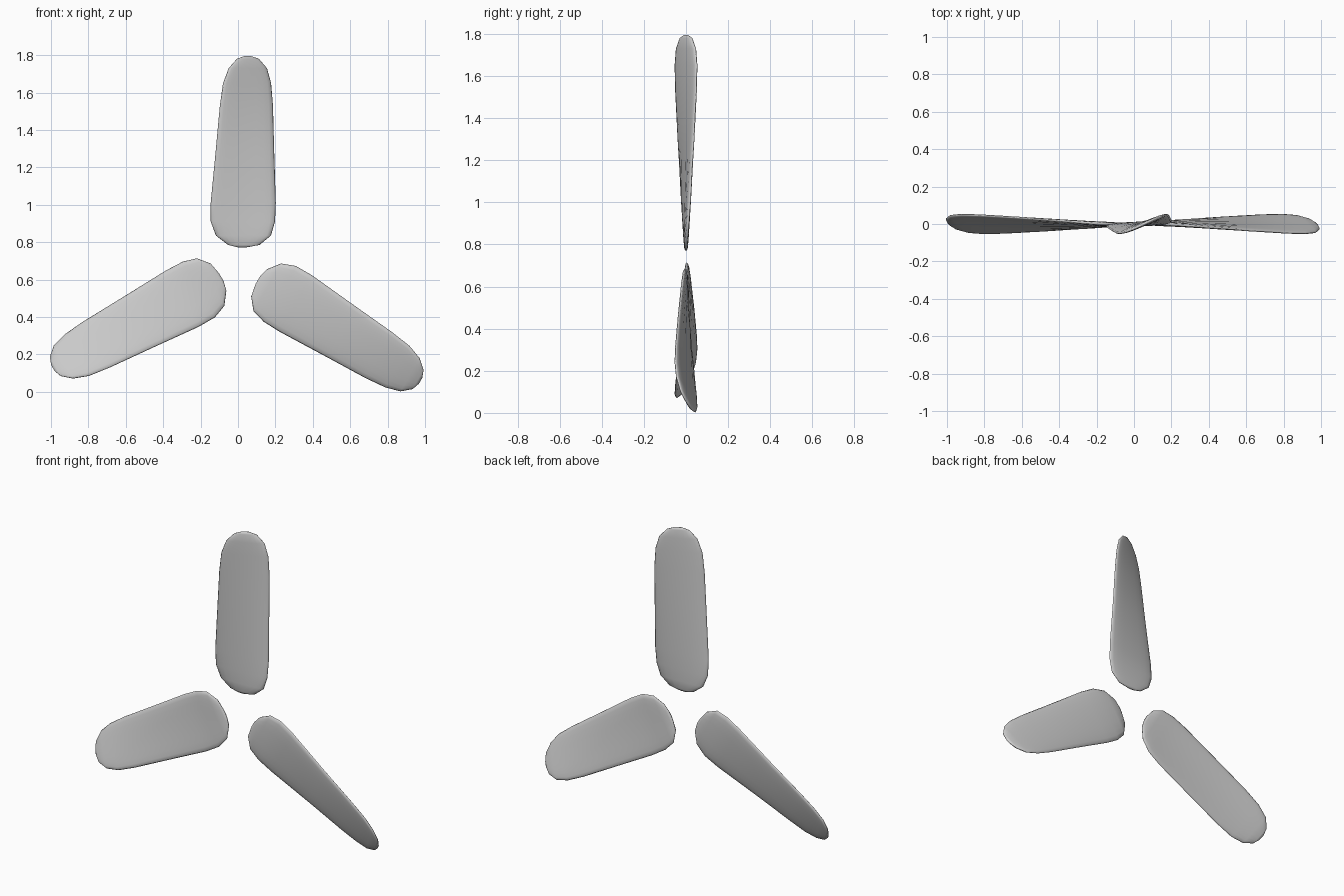
import bpy, bmesh, math
from mathutils import Matrix, Vector

if "Cube" in bpy.data.objects:
    bpy.data.objects.remove(bpy.data.objects["Cube"])

HUB = Vector((0.013, 0, 0.66))      # centre of rotation
ROOT, TIP = 0.772, 1.795            # blade ends (upright blade)
TWIST = math.radians(25)
N = 20                              # points around a section

# upright blade outline: height, left edge, right edge, half thickness
OUTLINE = [
    (0.772, 0.000, 0.045, 0.004),
    (0.785, -0.053, 0.115, 0.009),
    (0.835, -0.118, 0.176, 0.012),
    (0.910, -0.146, 0.198, 0.013),
    (1.010, -0.146, 0.202, 0.013),
    (1.300, -0.118, 0.193, 0.013),
    (1.530, -0.097, 0.187, 0.013),
    (1.650, -0.080, 0.177, 0.013),
    (1.730, -0.050, 0.155, 0.012),
    (1.780, -0.006, 0.112, 0.009),
    (1.795, 0.035, 0.070, 0.004),
]


def spow(v, p):
    return math.copysign(abs(v) ** p, v)


def blade(name, turn):
    """Thin rounded paddle, twisted along its length, turned about the hub."""
    bm = bmesh.new()
    rings = []
    for z, left, right, thick in OUTLINE:
        mid, half = (left + right) / 2, (right - left) / 2
        slope = math.tan(TWIST * (z - ROOT) / (TIP - ROOT))
        ring = []
        for i in range(N):
            a = math.tau * i / N
            dx = half * spow(math.cos(a), 0.8)
            dy = thick * spow(math.sin(a), 0.7)
            ring.append(bm.verts.new((mid + dx, dx * slope + dy, z)))
        rings.append(ring)
    for lo, hi in zip(rings, rings[1:]):
        for i in range(N):
            j = (i + 1) % N
            bm.faces.new((lo[i], lo[j], hi[j], hi[i]))
    bm.faces.new(rings[0][::-1])
    bm.faces.new(rings[-1])
    bmesh.ops.rotate(bm, verts=bm.verts, cent=HUB,
                     matrix=Matrix.Rotation(turn, 3, 'Y'))
    bmesh.ops.recalc_face_normals(bm, faces=bm.faces)
    for f in bm.faces:
        f.smooth = True
    mesh = bpy.data.meshes.new(name)
    bm.to_mesh(mesh)
    bm.free()
    bpy.context.collection.objects.link(bpy.data.objects.new(name, mesh))


# three blades at 120 degrees
for k, name in enumerate(("blade_top", "blade_right", "blade_left")):
    blade(name, k * math.tau / 3)
